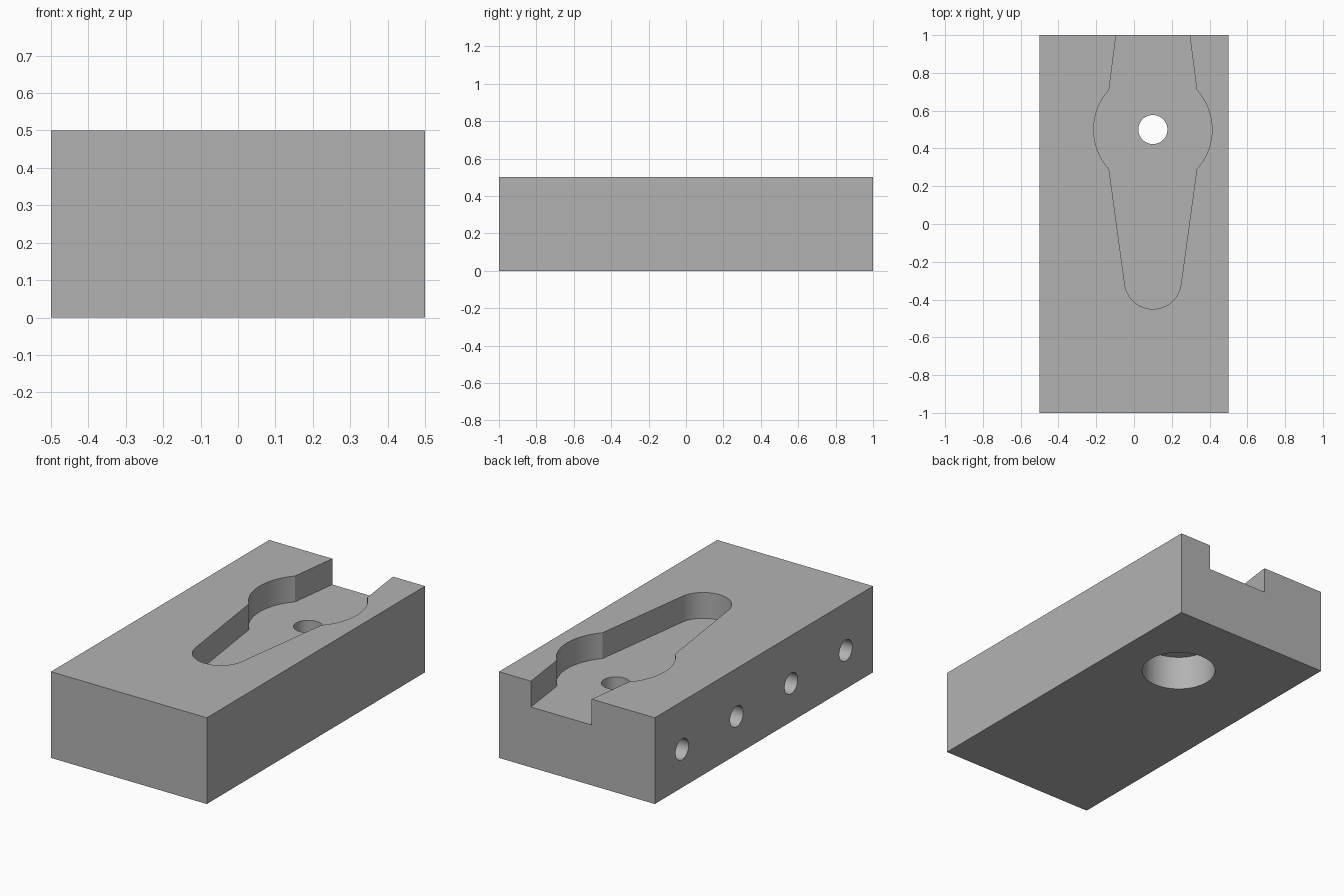
import bpy
import bmesh
from math import sin, cos, atan2, radians, pi
from mathutils import Matrix, Vector

if "Cube" in bpy.data.objects:
    bpy.data.objects.remove(bpy.data.objects["Cube"], do_unlink=True)

HEIGHT = 0.5
AXIS_X, HOLE_Y = 0.1, 0.5      # centre of the pocket's round part
FLOOR = 0.35                   # pocket floor level

grey = bpy.data.materials.new("plain grey")
grey.use_nodes = True
grey.diffuse_color = (0.45, 0.45, 0.45, 1)
grey.node_tree.nodes["Principled BSDF"].inputs["Base Color"].default_value = grey.diffuse_color


def make_object(name, bm):
    bmesh.ops.recalc_face_normals(bm, faces=bm.faces)
    mesh = bpy.data.meshes.new(name)
    bm.to_mesh(mesh)
    bm.free()
    obj = bpy.data.objects.new(name, mesh)
    bpy.context.collection.objects.link(obj)
    return obj


def cylinder(name, start, end, radius):
    start, end = Vector(start), Vector(end)
    axis = end - start
    turn = axis.to_track_quat('Z', 'Y').to_matrix().to_4x4()
    bm = bmesh.new()
    bmesh.ops.create_cone(bm, cap_ends=True, segments=64, radius1=radius, radius2=radius,
                          depth=axis.length,
                          matrix=Matrix.Translation((start + end) / 2) @ turn)
    return make_object(name, bm)


def arc(cy, radius, a0, a1, steps):
    """Points as offsets from the pocket's long axis."""
    angles = [a0 + (a1 - a0) * i / steps for i in range(steps + 1)]
    return [(radius * cos(a), cy + radius * sin(a)) for a in angles]


# Keyhole-shaped pocket: round nose, tapering sides, bulging ears, open at the back
def pocket_cutter():
    taper = radians(7.6)
    ear = atan2(0.21, 0.232)
    half = arc(-0.3, 0.15, -pi / 2, -taper, 20)
    half += arc(HOLE_Y, 0.313, -ear, ear, 24)
    half.append((0.182, 1.1))
    outline = half + [(-x, y) for x, y in reversed(half[1:])]
    bm = bmesh.new()
    face = bm.faces.new([bm.verts.new((AXIS_X + x, y, FLOOR)) for x, y in outline])
    wall = bmesh.ops.extrude_face_region(bm, geom=[face])
    top = [v for v in wall["geom"] if isinstance(v, bmesh.types.BMVert)]
    bmesh.ops.translate(bm, verts=top, vec=(0, 0, 0.3))
    return make_object("pocket_cutter", bm)


# Solid block
bm = bmesh.new()
bmesh.ops.create_cube(bm, size=1, matrix=Matrix.Translation((0, 0, HEIGHT / 2))
                      @ Matrix.Diagonal((1, 2, HEIGHT, 1)))
block = make_object("mounting_block", bm)
block.data.materials.append(grey)

# Pocket, through hole, counterbore underneath and a row of side holes
cutters = [
    pocket_cutter(),
    cylinder("through_hole_cutter", (AXIS_X, HOLE_Y, 0.1), (AXIS_X, HOLE_Y, 0.45), 0.077),
    cylinder("counterbore_cutter", (AXIS_X, HOLE_Y, -0.1), (AXIS_X, HOLE_Y, 0.2), 0.2),
]
for i in range(4):
    y = -0.75 + 0.5 * i
    cutters.append(cylinder("side_hole_cutter", (-0.6, y, 0.222), (-0.2, y, 0.222), 0.06))

bpy.ops.object.select_all(action='DESELECT')
bpy.context.view_layer.objects.active = block
block.select_set(True)
for cutter in cutters:
    cutter.hide_render = True
    cut = block.modifiers.new("cut", 'BOOLEAN')
    cut.operation = 'DIFFERENCE'
    cut.solver = 'EXACT'
    cut.object = cutter
    bpy.ops.object.modifier_apply(modifier=cut.name)
    bpy.data.objects.remove(cutter, do_unlink=True)

bpy.ops.object.shade_smooth_by_angle(angle=radians(30))
